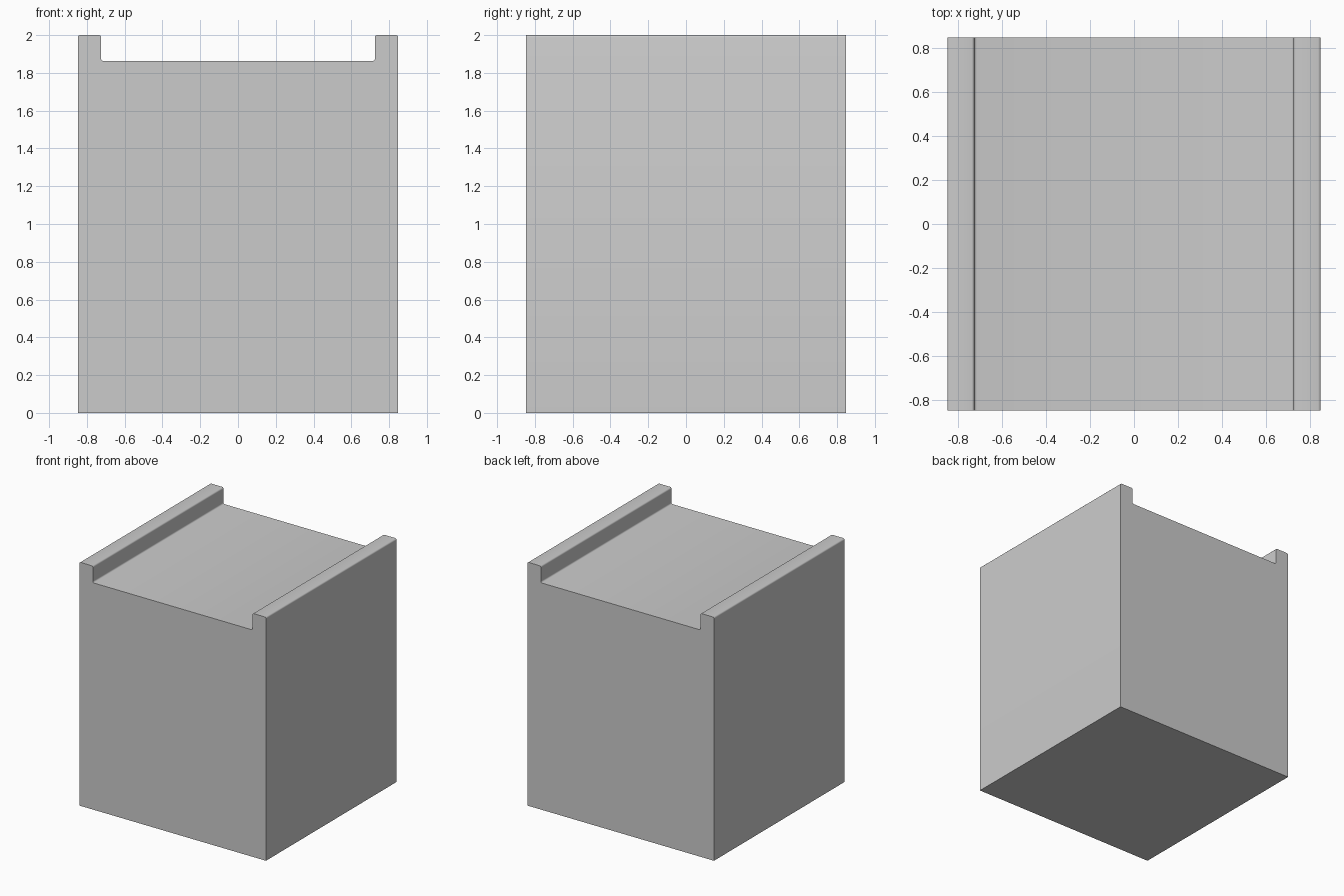
import bpy, bmesh, math

if "Cube" in bpy.data.objects:
    bpy.data.objects.remove(bpy.data.objects["Cube"])

W, D = 0.8475, 0.8475      # half width and half depth
INNER, FLOOR, TOP = 0.725, 1.863, 2.0
R, SEG = 0.012, 3          # small rounding on the rails

# Corners of the right half of the front profile, bottom to middle: x, z, radius
half = [(W, 0, 0), (W, TOP, R), (INNER, TOP, R), (INNER, FLOOR, R)]
corners = half + [(-x, z, r) for x, z, r in reversed(half)]


def rounded(points):
    out = []
    n = len(points)
    for i, (x, z, r) in enumerate(points):
        if r == 0:
            out.append((x, z))
            continue
        dirs = []
        for px, pz, _ in (points[i - 1], points[(i + 1) % n]):
            length = math.hypot(px - x, pz - z)
            dirs.append(((px - x) / length, (pz - z) / length))
        (ax, az), (bx, bz) = dirs
        for k in range(SEG + 1):
            t = math.pi / 2 * k / SEG
            a, b = r * (1 - math.sin(t)), r * (1 - math.cos(t))
            out.append((x + ax * a + bx * b, z + az * a + bz * b))
    return out


# Block with two side rails, extruded front to back
bm = bmesh.new()
face = bm.faces.new([bm.verts.new((x, -D, z)) for x, z in rounded(corners)])
ext = bmesh.ops.extrude_face_region(bm, geom=[face])
moved = [v for v in ext["geom"] if isinstance(v, bmesh.types.BMVert)]
bmesh.ops.translate(bm, verts=moved, vec=(0, 2 * D, 0))
bmesh.ops.recalc_face_normals(bm, faces=bm.faces)
mesh = bpy.data.meshes.new("railed_block")
bm.to_mesh(mesh)
bm.free()

block = bpy.data.objects.new("railed_block", mesh)
bpy.context.collection.objects.link(block)
grey = bpy.data.materials.new("light_grey")
grey.diffuse_color = (0.6, 0.6, 0.6, 1)
grey.use_nodes = True
grey.node_tree.nodes["Principled BSDF"].inputs["Base Color"].default_value = grey.diffuse_color
mesh.materials.append(grey)

# Smooth the small roundings, keep the main edges sharp
bpy.context.view_layer.objects.active = block
block.select_set(True)
bpy.ops.object.shade_smooth_by_angle(angle=math.radians(35))
